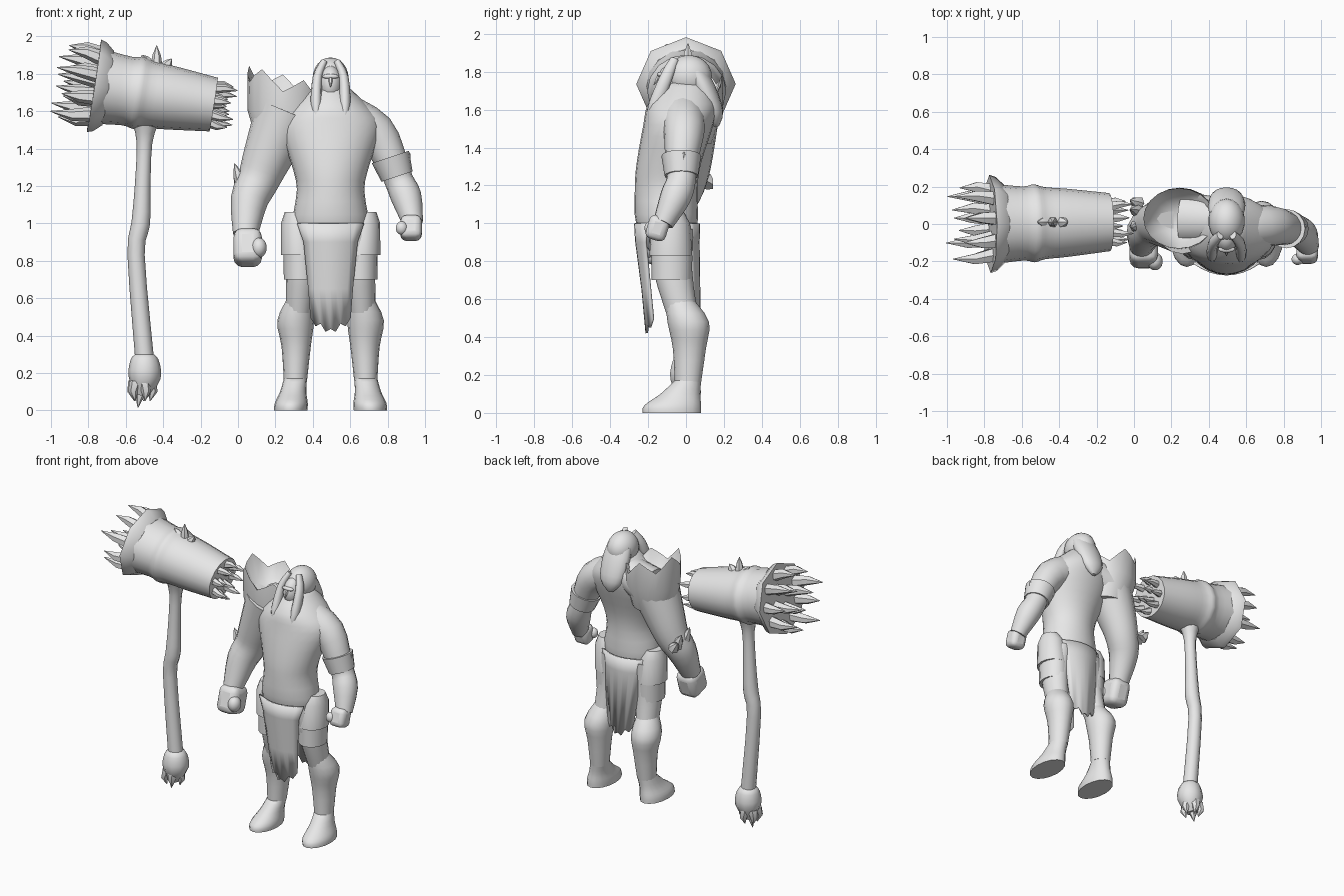
import bpy, bmesh, math
from mathutils import Vector, Matrix

if "Cube" in bpy.data.objects:
    bpy.data.objects.remove(bpy.data.objects["Cube"], do_unlink=True)

colour = (0.8, 0.8, 0.8, 1)
grey = bpy.data.materials.new("plain_grey")
grey.use_nodes = True
grey.diffuse_color = colour
grey.node_tree.nodes["Principled BSDF"].inputs["Base Color"].default_value = colour
parts = []
middle = 0.495  # centre line of the figure
side_axis, depth_axis, up_axis = Vector((1, 0, 0)), Vector((0, 1, 0)), Vector((0, 0, 1))


def finish(name, bm):
    bmesh.ops.recalc_face_normals(bm, faces=bm.faces)
    mesh = bpy.data.meshes.new(name)
    bm.to_mesh(mesh)
    bm.free()
    mesh.materials.append(grey)
    part = bpy.data.objects.new(name, mesh)
    bpy.context.collection.objects.link(part)
    parts.append(part)
    return part


def smooth_path(keys, steps):
    """Pass a smooth curve through positions and radii alike."""
    path = []
    for i in range(len(keys) - 1):
        before, start = keys[max(i - 1, 0)], keys[i]
        end, after = keys[i + 1], keys[min(i + 2, len(keys) - 1)]
        for step in range(steps):
            t = step / steps
            leave, arrive = (end - before) / 2, (after - start) / 2
            path.append(start + leave * t + (end * 3 - start * 3 - leave * 2 - arrive) * t ** 2
                        + (start * 2 - end * 2 + leave + arrive) * t ** 3)
    return path + [keys[-1]]


def loft(name, rings, flat=1, sides=16, normal=None, steps=3, lift=None):
    """Skin elliptical rings: x, y, z, radius and an optional depth radius."""
    keys = [Vector((*r, r[3] * flat) if len(r) == 4 else r) for r in rings]
    path = smooth_path(keys, steps)
    centres = [Vector(p[:3]) for p in path]
    bm = bmesh.new()
    loops = []
    for i, (centre, ring) in enumerate(zip(centres, path)):
        ahead, behind = centres[min(i + 1, len(path) - 1)], centres[max(i - 1, 0)]
        along = normal or (ahead - behind).normalized()
        across = depth_axis.cross(along).normalized()
        over = along.cross(across)
        loop = []
        for k in range(sides):
            angle = math.tau * k / sides
            spot = centre + across * ring[3] * math.cos(angle) + over * ring[4] * math.sin(angle)
            if lift:
                spot.z += lift(i, angle)
            loop.append(bm.verts.new(spot))
        loops.append(loop)
    for low, high in zip(loops, loops[1:]):
        for k in range(sides):
            bm.faces.new((low[k - 1], low[k], high[k], high[k - 1]))
    bm.faces.new(loops[0])
    bm.faces.new(loops[-1])
    return finish(name, bm)


def spike(name, base, tip, radius, bend=Vector()):
    middle_point = base.lerp(tip, 0.5) + bend
    loft(name, [(*base, radius), (*middle_point, radius * 0.75), (*tip, 0.002)], sides=6, steps=1)


def blob(name, place, size):
    bm = bmesh.new()
    bmesh.ops.create_uvsphere(bm, u_segments=18, v_segments=12, radius=1)
    bm.transform(Matrix.Translation(place) @ Matrix.Diagonal((*size, 1)))
    finish(name, bm)


def fist(name, place, size, thumb_offset):
    bm = bmesh.new()
    bmesh.ops.create_cube(bm, size=1)
    tilt = Matrix.Rotation(-0.3, 4, 'X')
    bm.transform(Matrix.Translation(place) @ tilt @ Matrix.Diagonal((*size, 1)))
    bevel = finish(name, bm).modifiers.new("rounding", 'BEVEL')
    bevel.width, bevel.segments = min(size) * 0.3, 3
    blob(name + "_thumb", place + side_axis * thumb_offset - depth_axis * size.y * 0.35, size * 0.28)


def cloth(name, rows, edge_curve, columns=9):
    """Hanging cloth from rows of height, half width and depth, with a ragged hem."""
    bm = bmesh.new()
    grid = []
    for height, width, depth in rows:
        line = []
        for k in range(columns):
            s = 2 * k / (columns - 1) - 1
            hem = 0.015 * (-1) ** k - 0.06 * (1 - abs(s)) if height == rows[-1][0] else 0
            curve = edge_curve * s * s * width
            line.append(bm.verts.new((middle + s * width, depth + curve, height + hem)))
        grid.append(line)
    for upper, lower in zip(grid, grid[1:]):
        for k in range(columns - 1):
            bm.faces.new((upper[k], upper[k + 1], lower[k + 1], lower[k]))
    finish(name, bm).modifiers.new("thickness", 'SOLIDIFY').thickness = 0.012


# Hammer head: tilted barrel with an octagonal collar
big_end, small_end = Vector((-.77, 0, 1.735)), Vector((-.13, .01, 1.635))
head_axis = (small_end - big_end).normalized()
head_up = head_axis.cross(depth_axis).normalized()


def barrel(name, profile, **options):
    loft(name, [(*big_end.lerp(small_end, t), radius) for t, radius in profile], **options)


barrel("hammer_collar", [(0, .21), (0, .25), (.05, .24), (.12, .2)], flat=1.05, sides=8, steps=1)
barrel("hammer_barrel", [(.05, .2), (.28, .185), (.37, .195), (.46, .18), (.65, .17), (1, .145)], flat=1.07)


def crown(name, centre, direction, count, spread, length, radius):
    for i in range(count):
        angle = math.tau * (i + 0.25) / count
        outward = head_up * math.cos(angle) + depth_axis * math.sin(angle)
        reach = length * (1 if i % 2 else 0.78)
        spike(f"{name}_{i}", centre + outward * spread - direction * radius / 2,
              centre + outward * spread * 1.12 + direction * reach, radius, outward * radius * 0.3)


crown("big_tooth", big_end, -head_axis, 9, .175, .21, .042)
crown("inner_tooth", big_end, -head_axis, 4, .075, .2, .042)
crown("small_tooth", small_end, head_axis, 8, .1, .115, .028)
crown("small_inner_tooth", small_end, head_axis, 3, .04, .09, .025)

# Crest thorns on top of the barrel
for step in (-1, 0, 1):
    root = Vector((-.435 + step * .05, .01, 1.85 - step * .01))
    height = .04 if step else .1
    spike(f"crest_thorn_{step + 2}", root, root + side_axis * step * .03 + up_axis * height, .03)

# Hammer handle and clawed pommel
loft("hammer_handle", [(-.495, 0, 1.55, .075), (-.5, 0, 1.43, .042), (-.51, 0, 1.2, .042),
                       (-.52, 0, 1, .05), (-.545, 0, .83, .046), (-.5, 0, .28, .05)], sides=10)
loft("pommel", [(-.5, 0, .3, .05), (-.5, 0, .27, .075), (-.5, 0, .18, .087), (-.52, 0, .08, .04)], sides=10)
claw_root = Vector((-.515, 0, .15))
for i in range(5):
    angle = math.tau * i / 5 + 2.6
    outward = Vector((math.cos(angle), math.sin(angle), 0)) * .045
    spike(f"pommel_claw_{i}", claw_root + outward, claw_root + outward - up_axis * .1, .034, outward / 3)
spike("pommel_claw_tip", claw_root, claw_root + Vector((-.02, 0, -.135)), .035)

# Torso
loft("torso", [(middle, *ring) for ring in (
    (-.08, .8, .1, .08), (-.1, .98, .2, .16), (-.105, 1.18, .18, .165), (-.09, 1.32, .21, .17),
    (-.04, 1.52, .27, .185), (-.02, 1.63, .2, .18), (0, 1.75, .07, .1))], sides=24, normal=up_axis)

# Head, face and long hair
blob("face", (middle, -.065, 1.745), (.063, .088, .098))
blob("brow", (middle, -.135, 1.785), (.045, .018, .014))
spike("nose", Vector((middle, -.135, 1.785)), Vector((middle, -.17, 1.73)), .014)
blob("chin", (middle, -.125, 1.67), (.032, .025, .025))
blob("hair_cap", (middle, .015, 1.775), (.098, .122, .112))
loft("hair_back", [(middle, .05, 1.8, .09), (middle, .1, 1.7, .1), (middle, .15, 1.58, .08),
                   (middle, .16, 1.51, .02)], flat=.6)

for side, sign in (("left", 1), ("right", -1)):
    def sided(part, rings, **options):
        loft(f"{side}_{part}", [(middle + sign * out, *rest) for out, *rest in rings], **options)

    sided("hair_lock", [(.035, -.06, 1.865, .018), (.07, -.1, 1.78, .026), (.077, -.16, 1.63, .029),
                        (.07, -.19, 1.555, .014)], flat=1.3, sides=10)

    # Legs, tall boots and feet
    sided("thigh", [(.12, -.08, .97, .1), (.15, -.07, .75, .087), (.17, -.02, .52, .07)],
          flat=1.18, normal=up_axis)
    sided("boot", [(.165, -.035, .6, .066), (.187, .012, .48, .098), (.184, .018, .34, .078),
                   (.188, .01, .16, .062)], flat=1.12, normal=up_axis)
    sided("foot", [(.188, .01, .17, .062, .07), (.2, -.03, .1, .07, .105), (.21, -.07, .04, .088, .15),
                   (.213, -.075, 0, .089, .155)], normal=up_axis)

    # Thigh guards and their straps
    sided("thigh_guard", [(.185, -.08, 1.06, .06), (.175, -.08, 1, .09), (.166, -.08, .83, .1)],
          flat=1.13, normal=up_axis, steps=1)
    sided("thigh_strap", [(.16, -.075, .83, .092), (.16, -.075, .7, .09)],
          flat=1.18, normal=up_axis, steps=1)

# Ragged loincloths
cloth("front_cloth", [(1, .18, -.275), (.9, .145, -.268), (.65, .12, -.235), (.48, .108, -.215)], .35)
cloth("back_cloth", [(1, .17, .075), (.9, .15, .072), (.5, .105, .078)], -.35)

# Left arm with a flared armband
loft("left_arm", [(.58, -.02, 1.57, .12), (.735, -.01, 1.485, .108), (.825, -.025, 1.32, .085),
                  (.86, -.025, 1.23, .077), (.9, -.055, 1.14, .082), (.935, -.12, 1, .055)])
loft("left_armband", [(.815, -.025, 1.355, .105), (.85, -.025, 1.25, .088)], steps=1)
spike("armband_point", Vector((.88, -.02, 1.32)), Vector((.92, -.01, 1.375)), .035)
fist("left_fist", Vector((.925, -.15, .975)), Vector((.115, .11, .13)), -.05)

# Huge right arm
loft("right_arm", [(.26, .01, 1.6, .17), (.16, .01, 1.36, .133), (.108, 0, 1.23, .112),
                   (.06, -.04, 1.12, .1), (.04, -.115, .94, .067)])
fist("right_fist", Vector((.052, -.14, .87)), Vector((.15, .17, .19)), .06)
loft("right_trapezius", [(.27, .03, 1.56, .13), (.46, .02, 1.62, .11)], flat=1.1)


# Broken shoulder shell, an open cup with a jagged rim
def broken_rim(ring, angle):
    return .045 * math.sin(5 * angle) - .05 * math.cos(angle) if ring == 2 else 0


loft("right_shoulder_shell", [(.25, .015, 1.42, .145), (.245, .03, 1.6, .193), (.24, .03, 1.75, .19),
                              (.25, .03, 1.67, .15), (.27, .02, 1.62, .08)],
     flat=.85, sides=20, normal=up_axis, steps=1, lift=broken_rim)

# Forearm thorns
thorn_root = Vector((.025, .02, 1.2))
for i, lean in enumerate((-.03, .05, .09)):
    spike(f"forearm_thorn_{i}", thorn_root + depth_axis * lean,
          thorn_root + Vector((-.045, lean * 1.2, .15 - abs(lean))), .038)

# Smooth shading with crisp edges
bpy.ops.object.select_all(action='DESELECT')
for part in parts:
    part.select_set(True)
bpy.context.view_layer.objects.active = parts[0]
bpy.ops.object.shade_smooth_by_angle(angle=math.radians(48))
